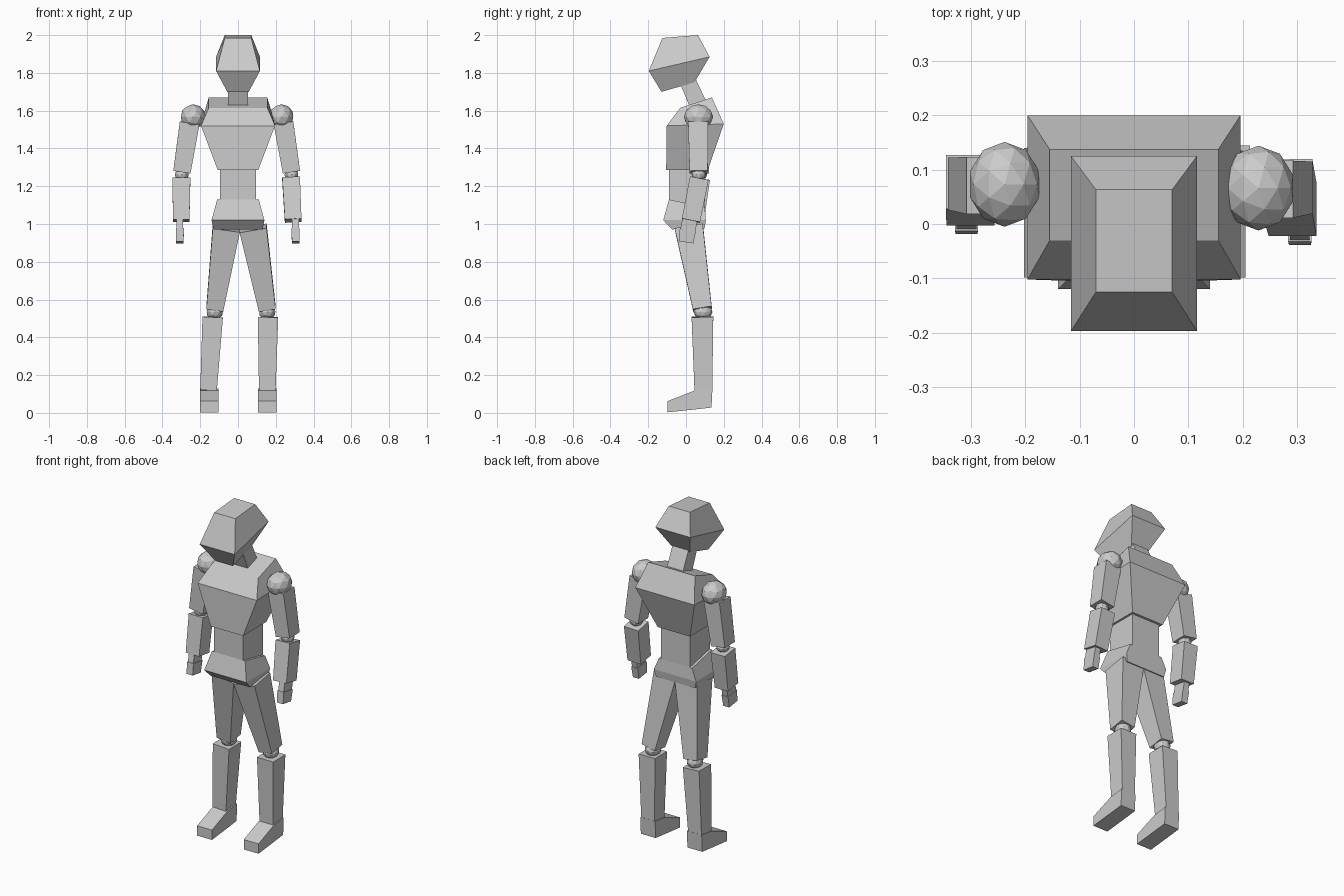
import bpy, bmesh
from mathutils import Vector, Matrix

if "Cube" in bpy.data.objects:
    bpy.data.objects.remove(bpy.data.objects["Cube"])


def finish(name, bm):
    bmesh.ops.recalc_face_normals(bm, faces=bm.faces)
    mesh = bpy.data.meshes.new(name)
    bm.to_mesh(mesh)
    bm.free()
    obj = bpy.data.objects.new(name, mesh)
    bpy.context.collection.objects.link(obj)
    return obj


def loft(name, loops):
    """Skin a stack of four-cornered loops and cap both ends."""
    bm = bmesh.new()
    rings = [[bm.verts.new(p) for p in loop] for loop in loops]
    for a, b in zip(rings, rings[1:]):
        for i in range(4):
            j = (i + 1) % 4
            bm.faces.new((a[i], a[j], b[j], b[i]))
    bm.faces.new(rings[0])
    bm.faces.new(rings[-1])
    return finish(name, bm)


def block(name, *rings):
    """Each ring: half width, front y, front z, back y, back z."""
    loft(name, [[(-w, yf, zf), (w, yf, zf), (w, yb, zb), (-w, yb, zb)]
                for w, yf, zf, yb, zb in rings])


def segment(name, a, b, size_a, size_b):
    """Tapered box running from a to b, ends square to its axis."""
    a, b = Vector(a), Vector(b)
    d = (b - a).normalized()
    u = (Vector((1, 0, 0)) - d * d.x).normalized()
    v = d.cross(u)
    loft(name, [[p + u * sx * s[0] / 2 + v * sy * s[1] / 2
                 for sx, sy in ((-1, -1), (1, -1), (1, 1), (-1, 1))]
                for p, s in ((a, size_a), (b, size_b))])


def ball(name, centre, radii):
    bm = bmesh.new()
    bmesh.ops.create_icosphere(bm, subdivisions=2, radius=1)
    bmesh.ops.transform(bm, verts=bm.verts,
                        matrix=Matrix.Translation(centre) @ Matrix.Diagonal((*radii, 1)))
    finish(name, bm)


# Head, neck and torso
block("head", (.057, -.13, 1.70, .045, 1.75), (.116, -.197, 1.81, .125, 1.885),
      (.07, -.125, 1.985, .063, 2.0))
block("neck", (.053, .022, 1.615, .105, 1.655), (.053, -.03, 1.74, .05, 1.77))
block("chest", (.107, -.105, 1.285, .115, 1.285), (.196, -.102, 1.52, .2, 1.53),
      (.155, -.03, 1.615, .137, 1.67))
block("abdomen", (.095, -.09, 1.08, .10, 1.08), (.095, -.09, 1.29, .10, 1.29))
block("pelvis", (.13, -.075, .972, .098, .975), (.14, -.12, 1.02, .105, 1.02),
      (.11, -.09, 1.13, .10, 1.09))

# Limbs: x positions differ slightly per side, as the figure stands off balance
sides = {
    "right": dict(hip=-.062, knee=-.123, shin=-.134, ankle=-.156, foot=-.153,
                  shoulder=-.238, arm=-.256, elbow=-.297, wrist=-.301, hand=-.308, y=.007, f=.02),
    "left": dict(hip=.08, knee=.155, shin=.159, ankle=.155, foot=.156,
                 shoulder=.229, arm=.241, elbow=.283, wrist=.292, hand=.305, y=0, f=0),
}
for side, s in sides.items():
    y, f = s["y"], s["f"]
    # Leg
    segment(side + "_thigh", (s["hip"], .016, .978), (s["knee"], .087, .55), (.145, .15), (.09, .10))
    ball(side + "_knee", (s["knee"], .09, .535), (.045, .05, .042))
    segment(side + "_shin", (s["shin"], .087, .507), (s["ankle"], .092, .12), (.108, .115), (.088, .094))

    # Foot
    foot = loft(side + "_foot", [
        [(s["foot"] + dx, fy, fz) for fy, fz in
         ((-.098, .005), (.135, .028), (.14, .13), (.045, .118))] for dx in (-.049, .049)])
    toe = loft(side + "_toe", [
        [(s["foot"] + dx, fy, fz) for fy, fz in
         ((-.098, .003), (-.098, .062), (.045, .118), (.045, .018))] for dx in (-.049, .049)])
    # Heel block shares its front wall with the toe wedge
    for i in (0, 4):
        foot.data.vertices[i].co.y = .045
        foot.data.vertices[i].co.z = .018

    # Arm
    ball(side + "_shoulder", (s["shoulder"], .066 + y, 1.567), (.067, .078, .067))
    segment(side + "_upper_arm", (s["arm"], .064 + y, 1.535), (s["elbow"], .067 + y, 1.275),
            (.105, .105), (.092, .096))
    ball(side + "_elbow", (s["elbow"], .067 + y, 1.262), (.038, .038, .034))
    segment(side + "_forearm", (s["elbow"] - .002, .07 + y, 1.24), (s["wrist"], .026 + f, 1.018),
            (.094, .10), (.088, .098))

    # Hand
    segment(side + "_palm", (s["hand"], .022 + f, 1.03), (s["hand"], .01 + f, .97), (.036, .08), (.036, .08))
    segment(side + "_fingers", (s["hand"], .01 + f, .972), (s["hand"], .0 + f, .903), (.043, .086), (.04, .078))
